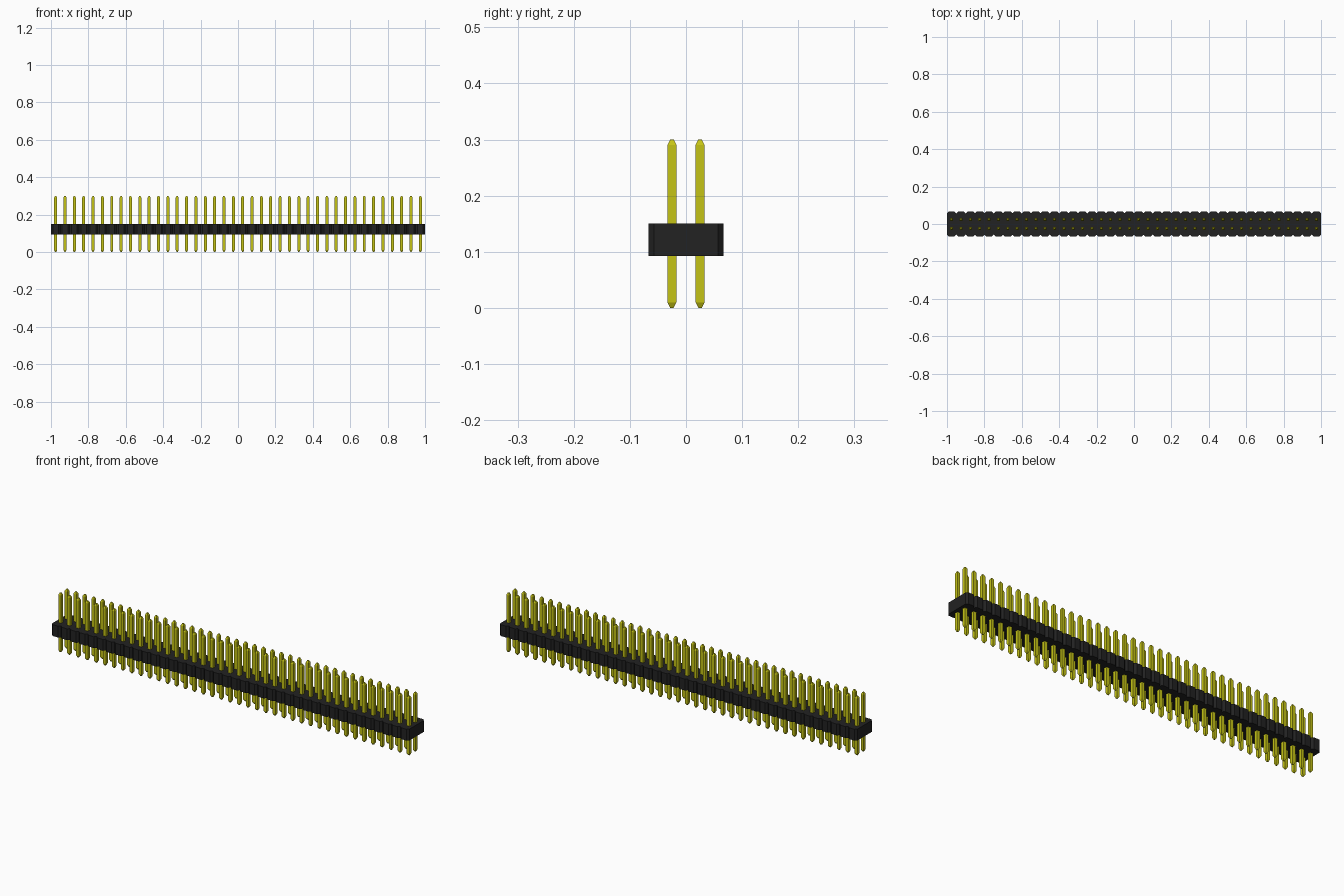
import bpy, bmesh

if "Cube" in bpy.data.objects:
    bpy.data.objects.remove(bpy.data.objects["Cube"])

COUNT, PITCH = 40, 0.05
HALF_WIDTH, NOTCH = 0.067, 0.01
BODY_Z0, BODY_Z1 = 0.0925, 0.15
PIN_HALF, TIP_HALF, TIP_LEN, PIN_TOP = 0.008, 0.003, 0.01, 0.30
ROW_Y = 0.025


def material(name, colour):
    mat = bpy.data.materials.new(name)
    mat.use_nodes = True
    mat.diffuse_color = (*colour, 1)
    mat.node_tree.nodes["Principled BSDF"].inputs["Base Color"].default_value = (*colour, 1)
    return mat


def mesh_object(name, bm, mat):
    bmesh.ops.recalc_face_normals(bm, faces=bm.faces)
    mesh = bpy.data.meshes.new(name)
    bm.to_mesh(mesh)
    bm.free()
    mesh.materials.append(mat)
    obj = bpy.data.objects.new(name, mesh)
    bpy.context.collection.objects.link(obj)
    return obj


black = material("black plastic", (0.016, 0.016, 0.016))
yellow = material("yellow metal", (0.56, 0.55, 0.008))

# Housing: notched strip outline, one chamfered cell per pin pair, extruded upward
front = []
for i in range(COUNT):
    x0 = -1 + i * PITCH
    x1 = x0 + PITCH
    front += [(x0, -HALF_WIDTH + NOTCH), (x0 + NOTCH, -HALF_WIDTH), (x1 - NOTCH, -HALF_WIDTH)]
front.append((1, -HALF_WIDTH + NOTCH))
outline = front + [(x, -y) for x, y in reversed(front)]

bm = bmesh.new()
base = bm.faces.new([bm.verts.new((x, y, BODY_Z0)) for x, y in outline])
top = bmesh.ops.extrude_face_region(bm, geom=[base], use_keep_orig=True)
bmesh.ops.translate(bm, vec=(0, 0, BODY_Z1 - BODY_Z0),
                    verts=[v for v in top["geom"] if isinstance(v, bmesh.types.BMVert)])
mesh_object("housing", bm, black)


# Pins: square rods tapered at both ends, repeated along each row
def pin_row(name, y):
    bm = bmesh.new()
    rings = []
    for z, r in ((0, TIP_HALF), (TIP_LEN, PIN_HALF),
                 (PIN_TOP - TIP_LEN, PIN_HALF), (PIN_TOP, TIP_HALF)):
        rings.append([bm.verts.new((sx * r, sy * r, z))
                      for sx, sy in ((-1, -1), (1, -1), (1, 1), (-1, 1))])
    for a, b in zip(rings, rings[1:]):
        for k in range(4):
            n = (k + 1) % 4
            bm.faces.new((a[k], a[n], b[n], b[k]))
    bm.faces.new(rings[0][::-1])
    bm.faces.new(rings[-1])
    row = mesh_object(name, bm, yellow)
    row.location = (-1 + PITCH / 2, y, 0)
    array = row.modifiers.new("repeat", 'ARRAY')
    array.count = COUNT
    array.use_relative_offset = False
    array.use_constant_offset = True
    array.constant_offset_displace = (PITCH, 0, 0)


pin_row("front_pins", -ROW_Y)
pin_row("back_pins", ROW_Y)
